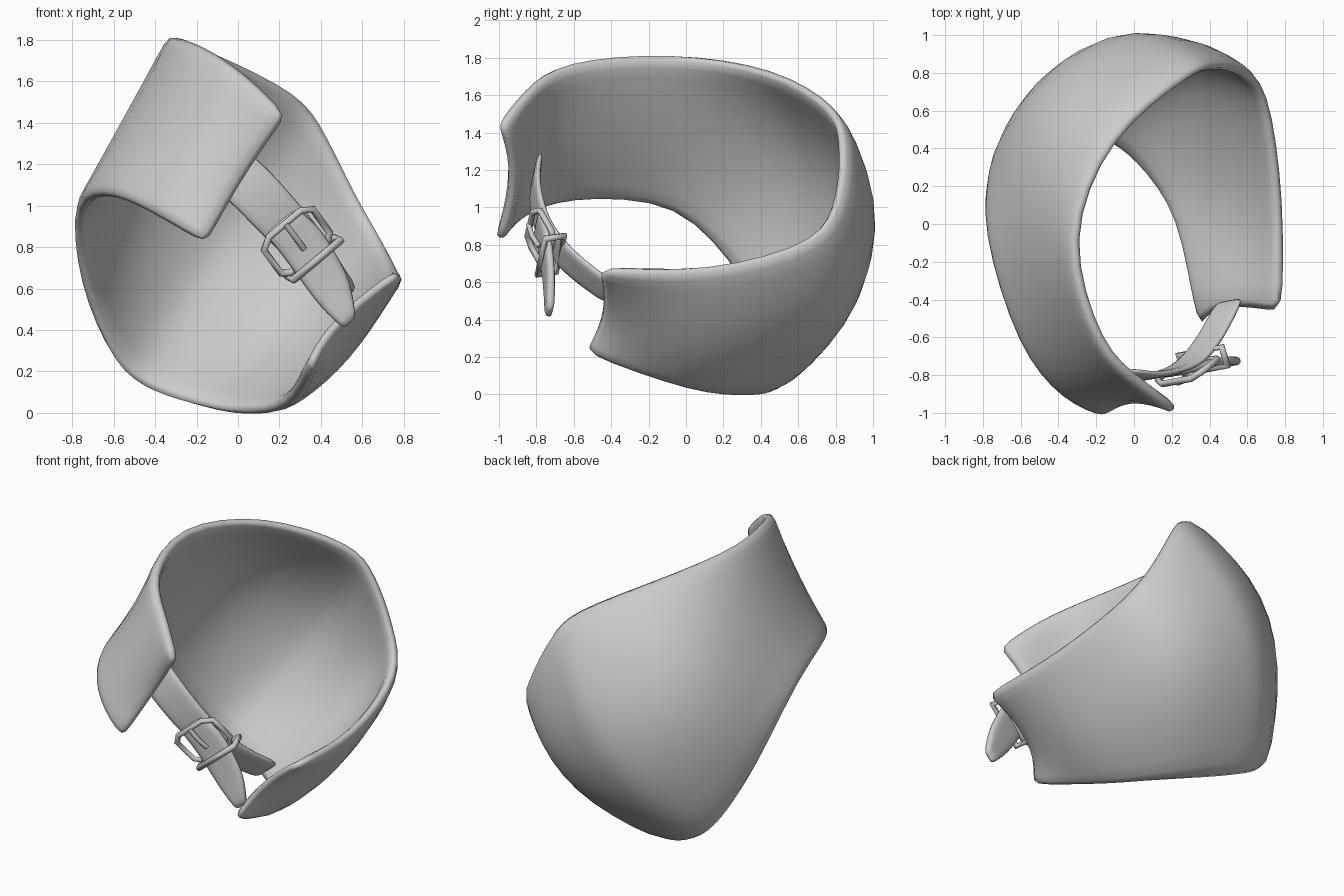
import bpy, bmesh
from mathutils import Vector as V

if "Cube" in bpy.data.objects:
    bpy.data.objects.remove(bpy.data.objects["Cube"])

# Collar guide lines, running from the front flap round the left and back to the right end
UPPER = [(.22,-1.02,1.43), (.02,-.86,1.63), (-.2,-.64,1.77), (-.35,-.08,1.82), (-.13,.46,1.74), (.26,.8,1.54),
         (.42,.86,1.34), (.56,.84,1.07), (.71,.69,.81), (.79,.12,.65), (.79,-.48,.65)]
MIDDLE = [(.03,-.95,1.14), (-.18,-.89,1.28), (-.4,-.62,1.37), (-.56,-.05,1.42), (-.53,.65,1.22), (-.19,.98,.87),
          (.02,.99,.7), (.26,.9,.5), (.43,.65,.35), (.54,.06,.25), (.5,-.46,.44)]
LOWER = [(-.15,-1.03,.83), (-.38,-.92,.96), (-.61,-.63,1.07), (-.79,-.05,1.02), (-.76,.33,.62), (-.6,.55,.25),
         (-.4,.58,.1), (-.15,.48,.02), (.03,.35,-.01), (.25,.02,.02), (.38,-.55,.22)]


def spline(points, steps=2):
    """Smooth line through the points."""
    p = [V(q) for q in points]
    p = [2 * p[0] - p[1]] + p + [2 * p[-1] - p[-2]]
    out = []
    for i in range(1, len(p) - 2):
        a, b, c, d = p[i - 1:i + 3]
        for k in range(steps):
            t = k / steps
            out.append(.5 * (2 * b + (c - a) * t + (2 * a - 5 * b + 4 * c - d) * t * t
                             + (3 * b - a - 3 * c + d) * t ** 3))
    return out + [p[-2]]


def sheet(name, columns, thickness, offset):
    """Thick, rounded sheet from columns of points."""
    bm = bmesh.new()
    grid = [[bm.verts.new(q) for q in col] for col in columns]
    for a, b in zip(grid, grid[1:]):
        for j in range(len(a) - 1):
            bm.faces.new((a[j], a[j + 1], b[j + 1], b[j])).smooth = True
    me = bpy.data.meshes.new(name)
    bm.to_mesh(me)
    bm.free()
    ob = bpy.data.objects.new(name, me)
    bpy.context.collection.objects.link(ob)
    so = ob.modifiers.new("thickness", 'SOLIDIFY')
    so.thickness, so.offset = thickness, offset
    su = ob.modifiers.new("rounding", 'SUBSURF')
    su.levels = su.render_levels = 1
    return ob


def strap(name, path, widths, across, thickness):
    cols = []
    for p, w in zip(spline(path), [x.x for x in spline([(w, 0, 0) for w in widths])]):
        cols.append([p + across * w * k for k in (-.5, -.2, .2, .5)])
    return sheet(name, cols, thickness, 0)


def wire(name, points, radius, cyclic=True):
    cu = bpy.data.curves.new(name, 'CURVE')
    cu.dimensions = '3D'
    cu.bevel_depth, cu.bevel_resolution, cu.use_fill_caps = radius, 1, True
    s = cu.splines.new('POLY')
    s.points.add(len(points) - 1)
    for sp, q in zip(s.points, points):
        sp.co = (*q, 1)
    s.use_cyclic_u = cyclic
    ob = bpy.data.objects.new(name, cu)
    bpy.context.collection.objects.link(ob)
    return ob


# Collar band: a parabola through lower, middle and upper lines at every column
columns = []
for u, m, l in zip(spline(UPPER), spline(MIDDLE), spline(LOWER)):
    columns.append([l * (1 - t) * (1 - 2 * t) + m * 4 * t * (1 - t) + u * t * (2 * t - 1)
                    for t in (-.015, .1, .3, .5, .7, .9, 1.015)])
sheet("collar_band", columns, .07, -.75)

# Strap joining both ends, and its loose tip
across = V((.74, .14, .62)).normalized()
strap("strap", [(-.1,-.79,1.23), (.05,-.81,1.1), (.2,-.78,.94), (.31,-.72,.82), (.41,-.59,.68), (.51,-.4,.54)],
      [.25, .25, .24, .22, .2, .19], across, .035)
strap("strap_tip", [(.2,-.79,.93), (.3,-.76,.83), (.39,-.74,.7), (.47,-.73,.57), (.54,-.73,.43)],
      [.2, .23, .22, .19, .08], across, .045)

# Buckle frame, prong and keeper loop
along = V((.62, .3, -.72))
along = (along - across * along.dot(across)).normalized()
out = across.cross(along).normalized()
if out.y > 0:
    out = -out


def at(center, a, w, o):
    return V(center) + along * a + across * w + out * o


c = (.275, -.775, .84)
wire("buckle_frame", [at(c, a, w, o) for a, w, o in
     [(-.1, -.1, .03), (-.06, -.155, .01), (.09, -.155, -.01), (.12, -.12, -.01),
      (.12, .12, -.01), (.09, .155, -.01), (-.06, .155, .01), (-.1, .1, .03)]], .018)
wire("buckle_prong", [at(c, -.1, .0, .04), at(c, -.02, .0, .045), at(c, .06, .0, .03)], .015, False)
k = (.365, -.72, .745)
wire("keeper_loop", [at(k, 0, w, o) for w, o in
     [(-.15, .055), (.15, .055), (.15, -.05), (-.15, -.05)]], .02)
